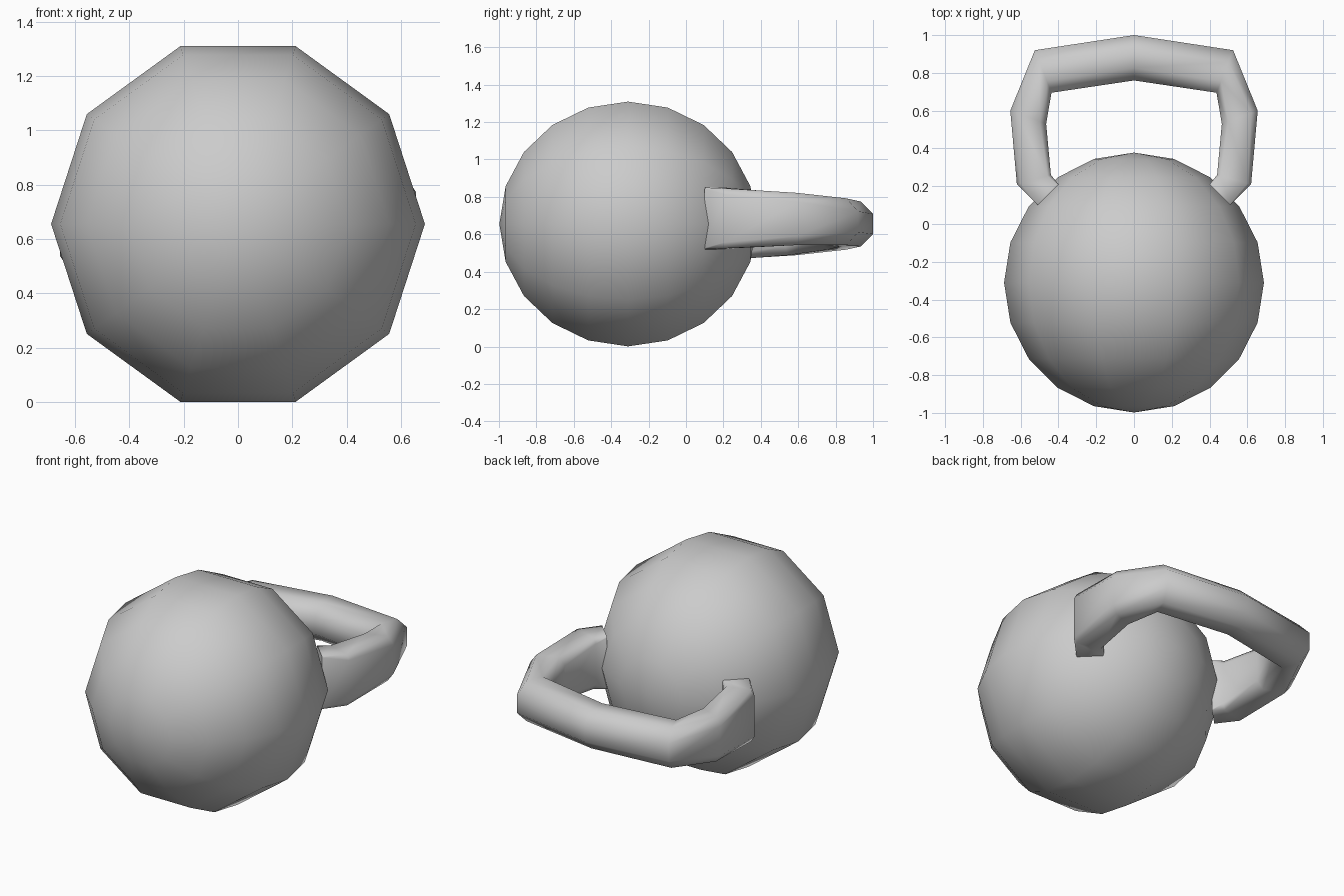
import bpy, bmesh, math
from mathutils import Vector

if "Cube" in bpy.data.objects:
    bpy.data.objects.remove(bpy.data.objects["Cube"])

Z0 = 0.655          # height of the ball centre


def loft(name, rings):
    """Skin a list of equal-length vertex rings, cap the ends, shade smooth."""
    bm = bmesh.new()
    loops = [[bm.verts.new(p) for p in ring] for ring in rings]
    n = len(loops[0])
    for a, b in zip(loops, loops[1:]):
        for i in range(n):
            j = (i + 1) % n
            bm.faces.new((a[i], a[j], b[j], b[i]))
    bm.faces.new(loops[0])
    bm.faces.new(loops[-1])
    bmesh.ops.remove_doubles(bm, verts=bm.verts, dist=1e-4)
    bmesh.ops.recalc_face_normals(bm, faces=bm.faces)
    me = bpy.data.meshes.new(name)
    bm.to_mesh(me)
    bm.free()
    ob = bpy.data.objects.new(name, me)
    bpy.context.collection.objects.link(ob)
    bpy.ops.object.select_all(action='DESELECT')
    ob.select_set(True)
    bpy.context.view_layer.objects.active = ob
    bpy.ops.object.shade_smooth_by_angle(angle=math.radians(65))
    return ob


# Ball: ten-sided sphere with its poles along y
R, YC, N = 0.688, -0.31, 10
ball_rings = []
for k in range(N + 1):
    t = math.pi * k / N
    r = R * math.sin(t) if 0 < k < N else 1e-6
    ball_rings.append([(r * math.cos(2 * math.pi * i / N),
                        YC - R * math.cos(t),
                        Z0 + r * math.sin(2 * math.pi * i / N)) for i in range(N)])
loft("weight_ball", ball_rings)

# Handle: outer xy, inner xy, z shift, half height, squareness of the section
nodes = [
    ((0.51, 0.10), (0.40, 0.21), 0.03, 0.165, 0.95),
    ((0.62, 0.21), (0.44, 0.26), 0.03, 0.16, 0.80),
    ((0.655, 0.60), (0.465, 0.53), 0.027, 0.14, 0.65),
    ((0.525, 0.92), (0.437, 0.695), 0.012, 0.125, 0.45),
    ((0.0, 1.0), (0.0, 0.76), 0.0, 0.12, 0.45),
]


def section(node, side):
    outer, inner, dz, h, f = node
    o, i = Vector(outer), Vector(inner)
    mid, half = (o + i) / 2, (o - i) / 2
    pts = [(1, -f), (1, f), (f, 1), (-f, 1), (-1, f), (-1, -f), (-f, -1), (f, -1)]
    ring = []
    for u, v in pts:
        p = mid + half * u
        ring.append((side * p.x, p.y, Z0 + side * dz + h * v))
    return ring


right = [section(n, 1) for n in nodes]
left = [section(n, -1) for n in reversed(nodes[:-1])]
loft("grip_handle", right + left)
